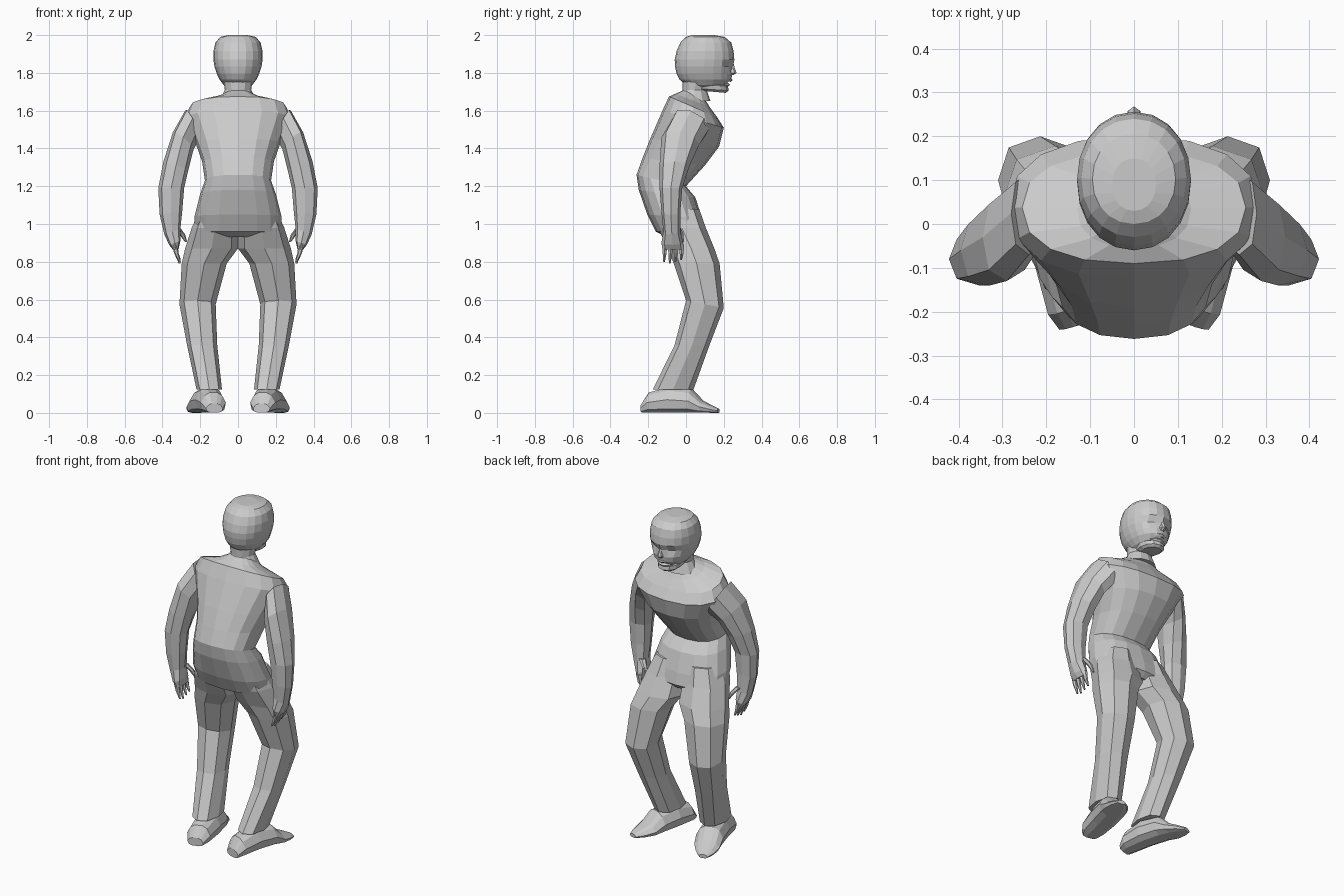
import bpy, bmesh, math
from mathutils import Vector

skin = bpy.data.materials.new("plain grey")
skin.diffuse_color = (0.6, 0.6, 0.6, 1)


def spow(v, p):
    return math.copysign(abs(v) ** p, v)


def ring(x0, x1, y0, y1, z, tx=0, ty=0, n=8, p=0.85):
    """Rounded section between the x and y limits, tilted by tx and ty."""
    pts = []
    for i in range(n):
        a = 2 * math.pi * i / n
        c, s = spow(math.cos(a), p), spow(math.sin(a), p)
        pts.append(Vector(((x0 + x1) / 2 + c * (x1 - x0) / 2,
                           (y0 + y1) / 2 + s * (y1 - y0) / 2,
                           z + tx * c + ty * s)))
    return pts


def loft(name, rings, side=1):
    """Skin a stack of sections; side=-1 mirrors it across x."""
    bm = bmesh.new()
    rows = [[bm.verts.new((p.x * side, p.y, p.z)) for p in r] for r in rings]
    n = len(rows[0])
    for a, b in zip(rows, rows[1:]):
        for i in range(n):
            j = (i + 1) % n
            bm.faces.new((a[i], a[j], b[j], b[i]))
    bm.faces.new(rows[0])
    bm.faces.new(rows[-1])
    bmesh.ops.recalc_face_normals(bm, faces=bm.faces)
    me = bpy.data.meshes.new(name)
    bm.to_mesh(me)
    bm.free()
    me.materials.append(skin)
    ob = bpy.data.objects.new(name, me)
    bpy.context.collection.objects.link(ob)
    return ob


def tube(name, pts, side=1, n=6):
    """Tapered tube through (x, y, z, radius) points, for digits."""
    rings = []
    for i, (x, y, z, r) in enumerate(pts):
        rings.append(ring(x - r, x + r, y - r, y + r, z, n=n, p=1))
    return loft(name, rings, side)


# Torso: back y, back z, front y, front z, half width
torso = [(-0.01, 1.71, 0.10, 1.66, 0.07),
         (-0.055, 1.69, 0.125, 1.62, 0.13),
         (-0.09, 1.675, 0.165, 1.565, 0.255),
         (-0.125, 1.60, 0.20, 1.51, 0.285),
         (-0.19, 1.45, 0.175, 1.41, 0.225),
         (-0.23, 1.35, 0.10, 1.31, 0.19),
         (-0.262, 1.26, 0.00, 1.20, 0.175),
         (-0.25, 1.18, 0.05, 1.14, 0.20),
         (-0.205, 1.05, 0.085, 1.03, 0.23),
         (-0.16, 0.96, 0.10, 0.96, 0.23),
         (-0.10, 0.93, 0.07, 0.93, 0.12)]
loft("torso", [ring(-w, w, yb, yf, (zb + zf) / 2, ty=(zf - zb) / 2, n=16)
               for yb, zb, yf, zf, w in torso])

# Neck
loft("neck", [ring(-w, w, y0, y1, z, n=12, p=1) for w, y0, y1, z in
              [(0.10, -0.04, 0.13, 1.65), (0.07, -0.018, 0.11, 1.71),
               (0.08, -0.02, 0.13, 1.78)]])

# Head: half width, back y, front y, z
skull = [(0.05, 0.03, 0.15, 2.0), (0.095, 0.0, 0.205, 1.99),
         (0.12, -0.03, 0.24, 1.96), (0.13, -0.05, 0.252, 1.915),
         (0.13, -0.06, 0.256, 1.87), (0.125, -0.058, 0.25, 1.835),
         (0.112, -0.05, 0.245, 1.795), (0.098, -0.035, 0.24, 1.765),
         (0.075, 0.0, 0.205, 1.735), (0.055, 0.03, 0.15, 1.722)]
rings = [ring(-w, w, y0, y1, z, n=20, p=0.95) for w, y0, y1, z in skull]
for p in rings[5]:                       # eye sockets
    if p.y > 0.18 and 0.02 < abs(p.x) < 0.1:
        p.y -= 0.018
loft("head", rings)

# Lower jaw, lips and nose
loft("jaw", [ring(-w, w, y0, y1, z, ty=-0.006, n=12, p=0.9) for w, y0, y1, z in
             [(0.05, 0.08, 0.21, 1.70), (0.065, 0.05, 0.226, 1.712),
              (0.07, 0.04, 0.222, 1.735), (0.06, 0.05, 0.20, 1.745)]])
for name, z, y in (("upper_lip", 1.763, 0.236), ("lower_lip", 1.737, 0.222)):
    loft(name, [[Vector((x, y - 9 * x * x + dy * r, z + dz * r))
                 for dy, dz in ((1, 0), (0, 1), (-1.5, 0), (0, -1))]
                for x, r in ((-0.05, 0.003), (-0.025, 0.009), (0, 0.011),
                             (0.025, 0.009), (0.05, 0.003))])
loft("nose", [ring(-w, w, 0.20, y, z, n=8, p=1) for w, y, z in
              [(0.008, 0.252, 1.85), (0.012, 0.258, 1.825),
               (0.02, 0.268, 1.80), (0.016, 0.25, 1.788)]])

# Limb sections: inner x, outer x, back y, front y, z, x tilt, y tilt
leg = [(0.01, 0.20, -0.17, 0.07, 1.08), (0.0, 0.245, -0.15, 0.105, 0.98),
       (0.0, 0.28, -0.095, 0.15, 0.87), (0.06, 0.298, -0.065, 0.178, 0.79),
       (0.118, 0.31, 0.0, 0.20, 0.575, 0, -0.02),
       (0.11, 0.27, -0.06, 0.125, 0.36),
       (0.085, 0.22, -0.175, 0.04, 0.125)]
arm = [(0.20, 0.28, -0.07, 0.12, 1.53, 0.07, -0.03),
       (0.235, 0.345, -0.13, 0.07, 1.44, 0.045, -0.02),
       (0.262, 0.395, -0.14, 0.02, 1.31, 0.02),
       (0.285, 0.422, -0.14, -0.02, 1.19),
       (0.295, 0.415, -0.13, -0.03, 1.06, -0.01),
       (0.305, 0.39, -0.12, -0.03, 0.96, -0.015),
       (0.305, 0.365, -0.13, -0.015, 0.90, -0.01),
       (0.315, 0.345, -0.125, -0.01, 0.865)]
# Foot sections: centre x, y, half width, height
foot = [(0.125, -0.23, 0.045, 0.05), (0.13, -0.19, 0.066, 0.11),
        (0.15, -0.08, 0.075, 0.14), (0.18, 0.03, 0.077, 0.125),
        (0.20, 0.085, 0.072, 0.065), (0.22, 0.135, 0.052, 0.04),
        (0.235, 0.172, 0.025, 0.022)]

for side, tag in ((-1, "left"), (1, "right")):
    loft(tag + "_leg", [ring(*r) for r in leg], side)
    loft(tag + "_arm", [ring(*r) for r in arm], side)
    sole = []
    for x, y, w, h in foot:
        sec = []
        for i in range(10):
            a = 2 * math.pi * i / 10
            c, s = spow(math.cos(a), 0.7), spow(math.sin(a), 0.7)
            narrow = 1 - 0.3 * max(s, 0)         # slimmer instep
            sec.append(Vector((x + c * w * narrow, y - c * w * 0.25,
                               h * (1 + s) / 2)))
        sole.append(sec)
    loft(tag + "_foot", sole, side)
    # Four fingers and a thumb
    for k in range(4):
        y = -0.113 + k * 0.03
        tip = 0.79 + 0.01 * abs(k - 1)
        tube(f"{tag}_finger_{k + 1}",
             [(0.335, y, 0.89, 0.015), (0.326, y, 0.845, 0.012),
              (0.308, y - 0.003, tip, 0.005)], side)
    tube(tag + "_thumb", [(0.325, -0.045, 0.98, 0.02),
                          (0.295, -0.025, 0.945, 0.015),
                          (0.275, -0.018, 0.905, 0.006)], side)
